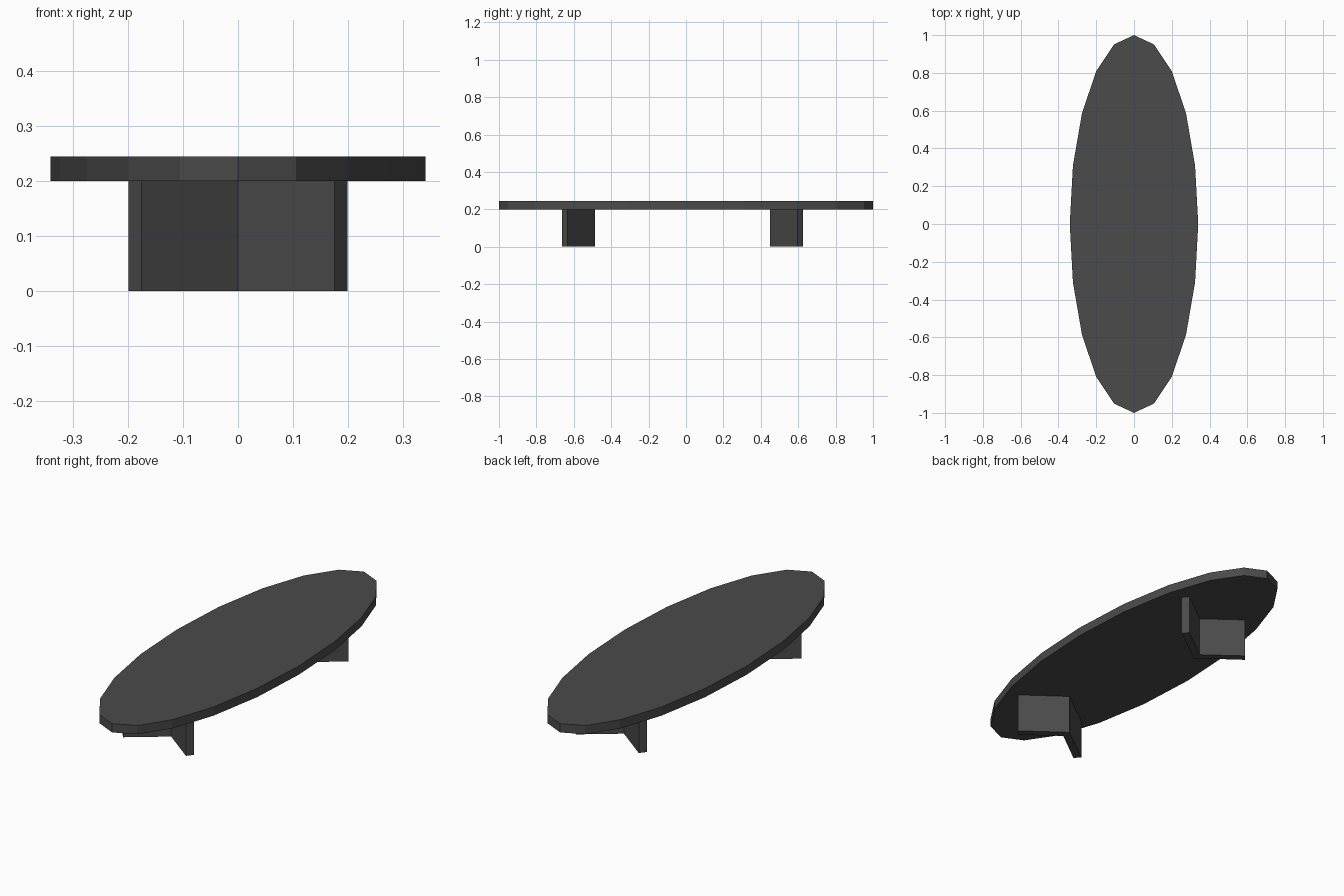
import bpy
import bmesh
import math

if "Cube" in bpy.data.objects:
    bpy.data.objects.remove(bpy.data.objects["Cube"])

LEG_HEIGHT, TOP_HEIGHT = 0.20, 0.244

dark = bpy.data.materials.new("dark_grey")
dark.diffuse_color = (0.07, 0.07, 0.07, 1)
dark.use_nodes = True
dark.node_tree.nodes["Principled BSDF"].inputs["Base Color"].default_value = dark.diffuse_color


def extrude_outline(name, outline, z0, z1):
    """Flat outline in x/y pulled up into a solid."""
    bm = bmesh.new()
    face = bm.faces.new([bm.verts.new((x, y, z0)) for x, y in outline])
    result = bmesh.ops.extrude_face_region(bm, geom=[face])
    for v in result["geom"]:
        if isinstance(v, bmesh.types.BMVert):
            v.co.z = z1
    bmesh.ops.recalc_face_normals(bm, faces=bm.faces)
    mesh = bpy.data.meshes.new(name)
    bm.to_mesh(mesh)
    bm.free()
    mesh.materials.append(dark)
    obj = bpy.data.objects.new(name, mesh)
    bpy.context.collection.objects.link(obj)
    return obj


# Oval table top with 20 sides
oval = [(0.34 * math.sin(math.tau * i / 20), math.cos(math.tau * i / 20))
        for i in range(20)]
extrude_outline("table_top", oval, LEG_HEIGHT, TOP_HEIGHT)

# V-shaped legs, points facing the middle and arms spreading outwards
arm = [(0.199, 0.147), (0.175, 0.177), (0, 0.045)]
chevron = [(0, 0)] + arm + [(-x, y) for x, y in reversed(arm[:2])]
for name, side, start in (("front_leg", -1, 0.486), ("back_leg", 1, 0.448)):
    outline = [(x, side * (start + y)) for x, y in chevron]
    extrude_outline(name, outline, 0, LEG_HEIGHT)
